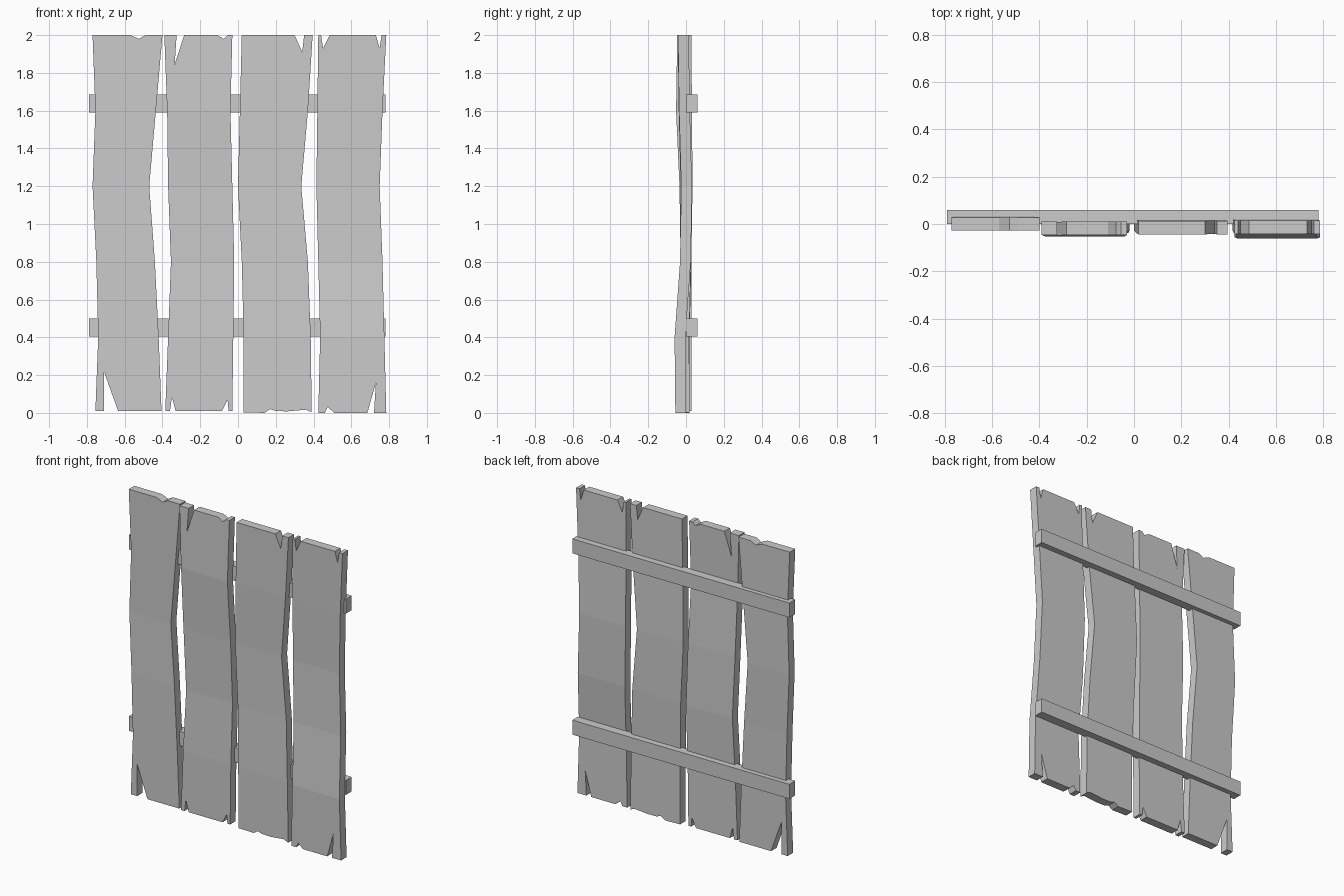
import bpy, bmesh

if "Cube" in bpy.data.objects:
    bpy.data.objects.remove(bpy.data.objects["Cube"])

LEVELS = [0.0, 0.4, 0.8, 1.2, 1.6, 2.0]
THICK = 0.057


def add_object(name, bm):
    bmesh.ops.recalc_face_normals(bm, faces=bm.faces[:])
    mesh = bpy.data.meshes.new(name)
    bm.to_mesh(mesh)
    bm.free()
    obj = bpy.data.objects.new(name, mesh)
    bpy.context.collection.objects.link(obj)
    return obj


def bend_at(bend, z):
    i = min(int(z / 0.4), 4)
    t = (z - LEVELS[i]) / 0.4
    return bend[i] * (1 - t) + bend[i + 1] * t


def plank(name, left, right, bend, top, bottom, base):
    """Outline with warped sides and split ends, sliced at the levels, thickened and bowed."""
    zs = [base] + LEVELS[1:]
    pts = list(zip(left, zs)) + top + list(zip(right, zs))[::-1] + bottom[::-1]
    bm = bmesh.new()
    bm.faces.new([bm.verts.new((x, 0, z)) for x, z in pts])
    for z in LEVELS[1:-1]:
        bmesh.ops.bisect_plane(bm, geom=bm.verts[:] + bm.edges[:] + bm.faces[:],
                               dist=0.0001, plane_co=(0, 0, z), plane_no=(0, 0, 1))
    ext = bmesh.ops.extrude_face_region(bm, geom=bm.faces[:])
    back = {v for v in ext["geom"] if isinstance(v, bmesh.types.BMVert)}
    for v in bm.verts:
        v.co.y = bend_at(bend, v.co.z) + (THICK / 2 if v in back else -THICK / 2)
    return add_object(name, bm)


def batten(name, z0, z1):
    bm = bmesh.new()
    bmesh.ops.create_cube(bm, size=1)
    for v in bm.verts:
        v.co = (0.78 if v.co.x > 0 else -0.79,
                0.06 if v.co.y > 0 else 0.0,
                z1 if v.co.z > 0 else z0)
    return add_object(name, bm)


# Vertical planks, left to right (side positions listed bottom to top)
plank("plank_1",
      [-.755, -.74, -.75, -.77, -.755, -.77],
      [-.405, -.42, -.44, -.47, -.435, -.40],
      [0, 0, 0, .006, .003, 0],
      [(-.57, 2), (-.525, 1.98), (-.49, 2)],
      [(-.71, .01), (-.71, .22), (-.635, .01)], .01)
plank("plank_2",
      [-.385, -.37, -.355, -.37, -.375, -.39],
      [-.03, -.025, -.02, -.03, -.04, -.03],
      [-.01, -.01, 0, -.006, -.024, -.018],
      [(-.325, 2), (-.335, 1.845), (-.285, 2), (-.11, 2), (-.075, 1.98), (-.055, 2)],
      [(-.36, .01), (-.35, .085), (-.33, .01), (-.085, .01), (-.055, .07), (-.05, .01)], .01)
plank("plank_3",
      [.03, .03, .02, 0, .01, .02],
      [.39, .385, .37, .335, .37, .395],
      [-.01, -.012, -.002, 0, -.01, -.015],
      [(.30, 2), (.34, 1.91), (.35, 2)],
      [(.14, 0), (.17, .02), (.20, .01), (.26, .008), (.36, .017)], .003)
plank("plank_4",
      [.425, .435, .425, .415, .42, .425],
      [.785, .775, .765, .75, .765, .785],
      [-.028, -.032, -.003, .003, -.008, -.014],
      [(.44, 2), (.45, 1.93), (.485, 2), (.73, 2), (.75, 1.93), (.76, 2)],
      [(.46, 0), (.475, .03), (.51, 0), (.685, 0), (.73, .16), (.72, 0)], 0)

# Horizontal battens across the back
batten("lower_batten", .405, .50)
batten("upper_batten", 1.59, 1.685)
